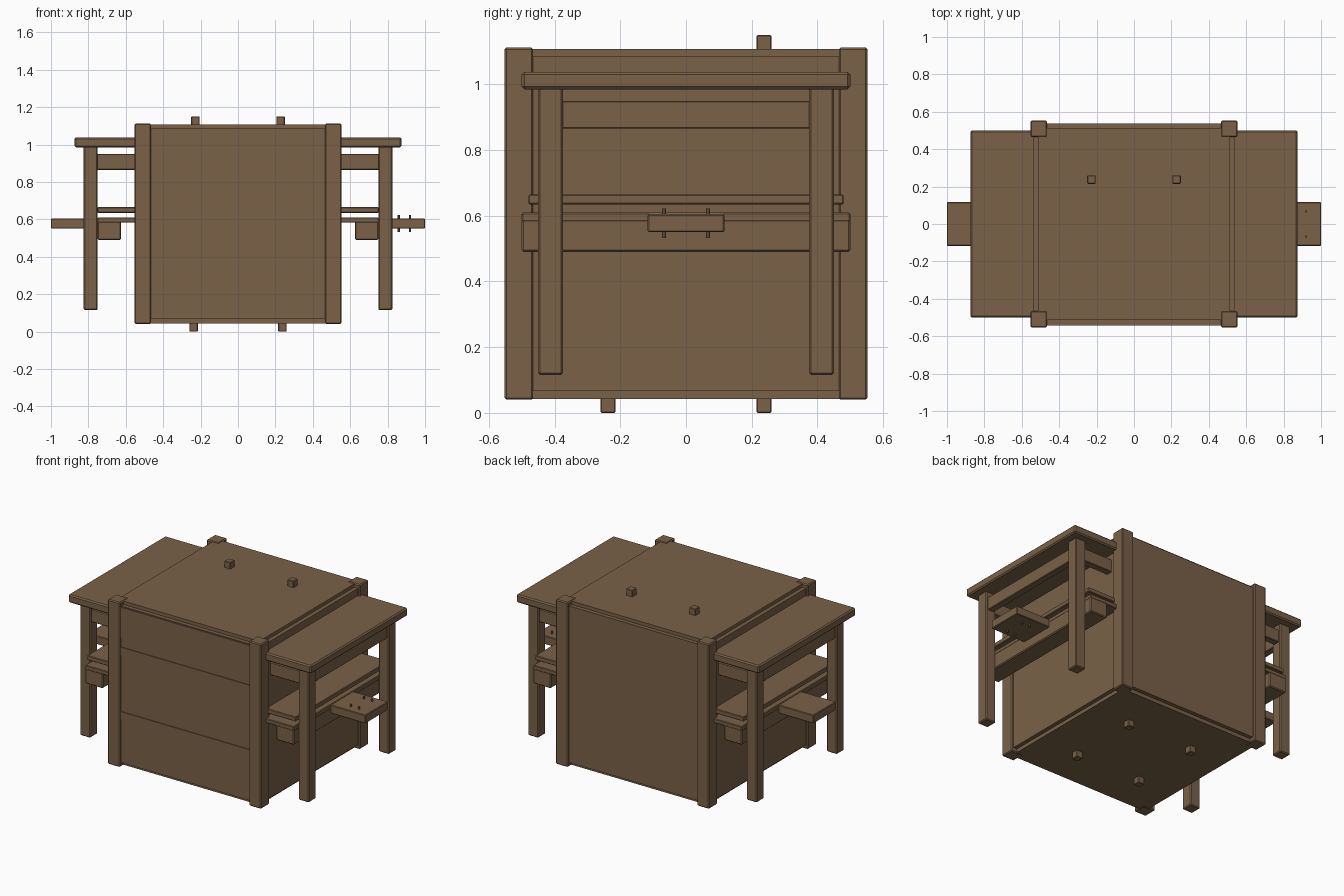
import bpy

if "Cube" in bpy.data.objects:
    bpy.data.objects.remove(bpy.data.objects["Cube"])

wood = bpy.data.materials.new("brown wood")
wood.diffuse_color = (0.195, 0.121, 0.064, 1)
wood.use_nodes = True
wood.node_tree.nodes["Principled BSDF"].inputs["Base Color"].default_value = wood.diffuse_color


def box(name, x, y, z, bevel=0.004):
    """Chamfered box from (min, max) ranges."""
    bpy.ops.mesh.primitive_cube_add(size=1)
    o = bpy.context.object
    o.name = name
    for v in o.data.vertices:
        v.co = [r[0] + (c + 0.5) * (r[1] - r[0]) for r, c in zip((x, y, z), v.co)]
    o.data.materials.append(wood)
    if bevel:
        m = o.modifiers.new("chamfer", 'BEVEL')
        m.width = bevel
        m.segments = 1
    return o


def span(s, a, b):
    """Range a..b, mirrored when s is -1."""
    return (a, b) if s > 0 else (-b, -a)


# main chest: core with top and bottom boards flush, side panels proud of it
box("chest_core", (-.512, .512), (-.512, .512), (.042, 1.108), 0)
for s in (1, -1):
    box("chest_side_panel", span(s, .505, .538), (-.47, .47), (.066, 1.086), 0)
    box("chest_end_panel", (-.47, .47), span(s, .505, .538), (.066, 1.086), 0)
    for t in (1, -1):
        box("corner_post", span(s, .465, .553), span(t, .465, .553), (.04, 1.112), .006)
        box("foot_peg", span(s, .215, .26), span(t, .215, .26), (0, .06), .003)
    box("lid_peg", span(s, .205, .25), (.215, .26), (1.09, 1.15), .003)

# shallow planks across the front
for z in ((.77, .82), (.88, 1.08), (.35, .40)):
    box("front_plank", (-.467, .467), (-.543, -.53), z, 0)

# a side table on each side
for s in (1, -1):
    box("table_top", span(s, .53, .875), (-.5, .5), (.985, 1.038), .008)
    for t in (1, -1):
        box("table_leg", span(s, .75, .825), span(t, .375, .45), (.115, .99), .006)
        box("short_rail", span(s, .53, .755), span(t, .39, .435), (.865, .95))
    box("long_rail", span(s, .765, .81), (-.38, .38), (.865, .95))
    box("shelf", span(s, .53, .752), (-.48, .48), (.635, .665))
    box("tray_board", span(s, .53, .752), (-.5, .5), (.582, .61))
    box("tray_beam", span(s, .625, .752), (-.5, .5), (.49, .59), .006)
    box("pull_board", span(s, .70, 1.0), (-.117, .117), (.55, .605))

# thin pins through the right pull board
for x in (.86, .92):
    for y in (-.067, .067):
        bpy.ops.mesh.primitive_cylinder_add(vertices=8, radius=.006, depth=.09,
                                            location=(x, y, .577))
        pin = bpy.context.object
        pin.name = "pull_board_pin"
        pin.data.materials.append(wood)
